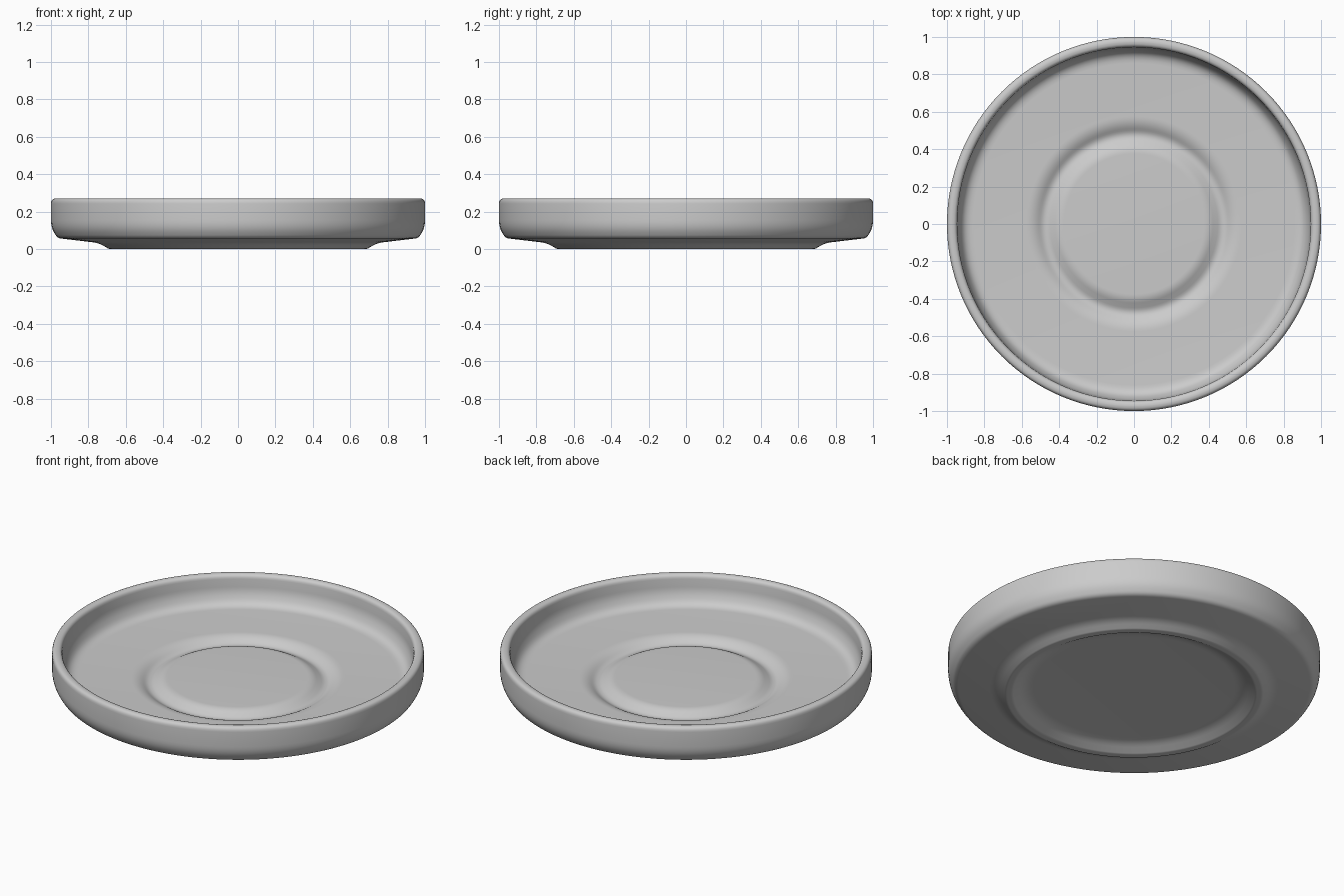
import bpy, bmesh, math
from mathutils import Vector

if "Cube" in bpy.data.objects:
    bpy.data.objects.remove(bpy.data.objects["Cube"])

# Saucer cross-section: (radius, height, corner rounding), underside centre to top centre
PROFILE = [
    (0.0, 0.04, 0), (0.58, 0.04, 0.04), (0.655, 0.0, 0.008),      # recessed underside
    (0.69, 0.0, 0.008), (0.745, 0.032, 0.03),                     # foot ring
    (0.965, 0.058, 0.02), (1.0, 0.115, 0.04),                     # outer shoulder
    (1.0, 0.27, 0.028), (0.947, 0.27, 0.025),                     # rim
    (0.94, 0.17, 0.03), (0.905, 0.103, 0.045),                    # inner wall and fillet
    (0.54, 0.103, 0.035), (0.475, 0.063, 0.03), (0.40, 0.103, 0.025),  # groove
    (0.0, 0.103, 0),                                              # cup seat
]
STEPS = 5


def rounded(profile):
    """Replace each corner with a short curve."""
    pts = [Vector((r, z)) for r, z, _ in profile]
    out = [pts[0]]
    for i in range(1, len(pts) - 1):
        p, size = pts[i], profile[i][2]
        a, b = pts[i - 1] - p, pts[i + 1] - p
        a = p + a.normalized() * min(size, a.length * 0.48)
        b = p + b.normalized() * min(size, b.length * 0.48)
        for k in range(STEPS + 1):
            t = k / STEPS
            out.append(a * (1 - t) ** 2 + p * 2 * t * (1 - t) + b * t ** 2)
    return out + [pts[-1]]


def lathe(name, points, segments=128):
    bm = bmesh.new()
    verts = [bm.verts.new((p.x, 0, p.y)) for p in points]
    edges = [bm.edges.new(pair) for pair in zip(verts, verts[1:])]
    bmesh.ops.spin(bm, geom=verts + edges, cent=(0, 0, 0), axis=(0, 0, 1),
                   angle=math.tau, steps=segments, use_merge=True)
    bmesh.ops.remove_doubles(bm, verts=bm.verts, dist=1e-5)
    bmesh.ops.recalc_face_normals(bm, faces=bm.faces)
    for f in bm.faces:
        f.smooth = True
    mesh = bpy.data.meshes.new(name)
    bm.to_mesh(mesh)
    bm.free()
    obj = bpy.data.objects.new(name, mesh)
    bpy.context.collection.objects.link(obj)
    return obj


# Saucer body
lathe("saucer", rounded(PROFILE))
